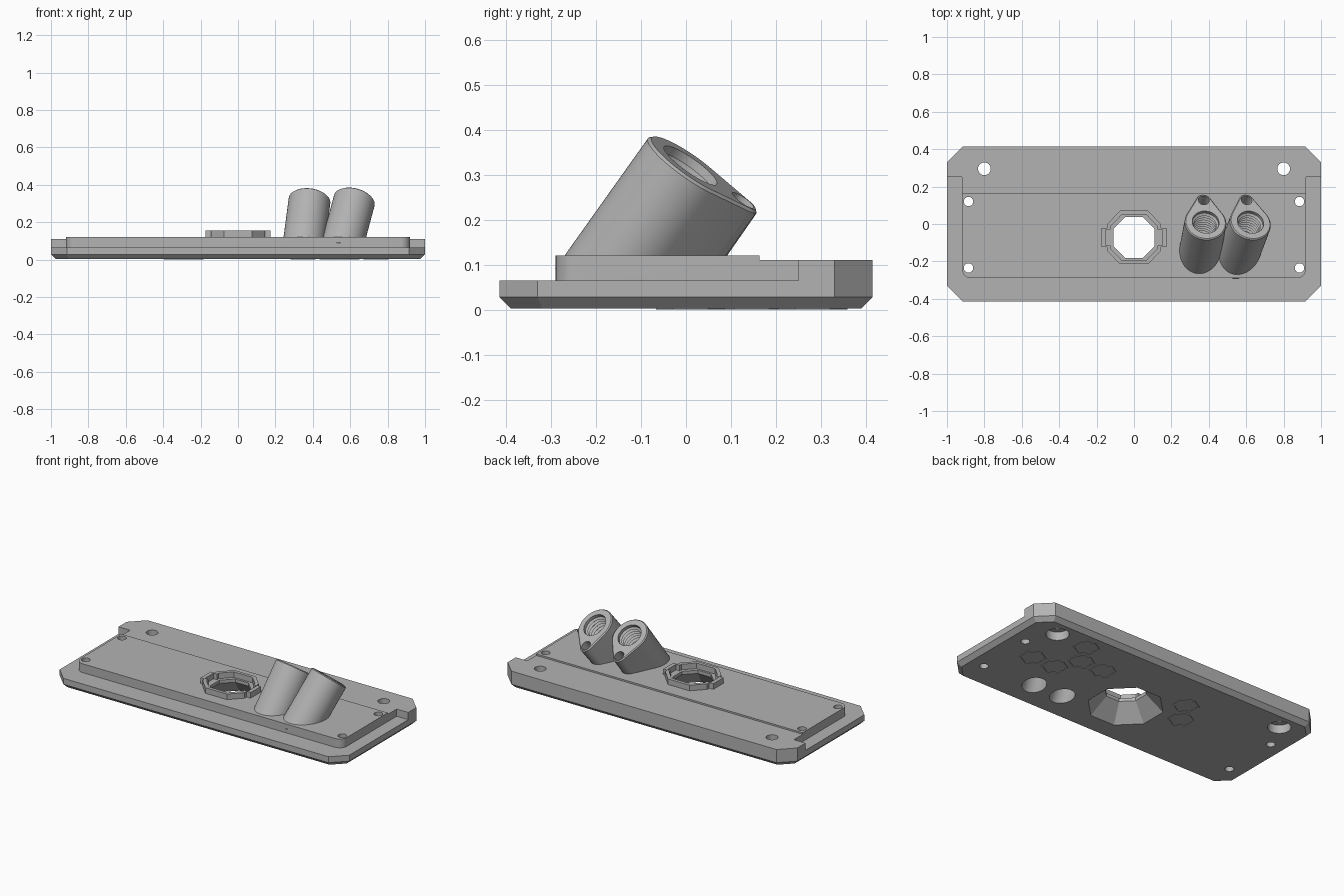
import bpy, bmesh, math
from mathutils import Matrix, Vector

cube = bpy.data.objects.get("Cube")
if cube:
    bpy.data.objects.remove(cube, do_unlink=True)

# Single grey material
GREY = (0.45, 0.45, 0.45, 1)
grey = bpy.data.materials.new("matte grey")
grey.diffuse_color = GREY
grey.use_nodes = True
bsdf = grey.node_tree.nodes["Principled BSDF"]
bsdf.inputs["Base Color"].default_value = GREY
bsdf.inputs["Roughness"].default_value = 0.7


def loft(name, rings, wrap=False):
    """Skin a list of equal-sized point rings, capped unless wrapped."""
    bm = bmesh.new()
    loops = [[bm.verts.new(p) for p in ring] for ring in rings]
    n = len(loops[0])
    pairs = list(zip(loops, loops[1:]))
    if wrap:
        pairs.append((loops[-1], loops[0]))
    else:
        bm.faces.new(loops[0][::-1])
        bm.faces.new(loops[-1])
    for a, b in pairs:
        for i in range(n):
            j = (i + 1) % n
            bm.faces.new((a[i], a[j], b[j], b[i]))
    bmesh.ops.recalc_face_normals(bm, faces=bm.faces)
    mesh = bpy.data.meshes.new(name)
    bm.to_mesh(mesh)
    bm.free()
    mesh.materials.append(grey)
    ob = bpy.data.objects.new(name, mesh)
    bpy.context.collection.objects.link(ob)
    return ob


def at(points, z):
    return [Vector((x, y, z)) for x, y in points]


def prism(name, points, z0, z1):
    return loft(name, [at(points, z0), at(points, z1)])


def ngon(r, n=32, cx=0.0, cy=0.0, turn=0.0):
    return [(cx + r * math.cos(turn + math.tau * i / n),
             cy + r * math.sin(turn + math.tau * i / n)) for i in range(n)]


def box(name, x0, x1, y0, y1, z0, z1):
    return prism(name, [(x0, y0), (x1, y0), (x1, y1), (x0, y1)], z0, z1)


def combine(target, tool, operation):
    mod = target.modifiers.new("combine", "BOOLEAN")
    mod.operation, mod.object, mod.solver = operation, tool, "EXACT"
    bpy.context.view_layer.objects.active = target
    bpy.ops.object.modifier_apply(modifier=mod.name)
    bpy.data.objects.remove(tool, do_unlink=True)


def add(tool):
    combine(plate, tool, "UNION")


def cut(tool):
    combine(plate, tool, "DIFFERENCE")


def four_way(quarter):
    """Mirror a first-quadrant outline into a full closed outline."""
    half = quarter + [(-x, y) for x, y in reversed(quarter)]
    return half + [(-x, -y) for x, y in half]


# Base plate with clipped corners and a chamfered underside
def plate_outline(inset):
    k = 0.41 * inset
    return four_way([(1 - inset, 0.33 - k), (0.915 - k, 0.415 - inset)])


BOTTOM = 0.003
plate = loft("mounting_plate", [at(plate_outline(0.025), BOTTOM),
                                at(plate_outline(0), 0.028),
                                at(plate_outline(0), 0.11)])
cut(box("front_step", -1.2, 1.2, -0.6, 0.25, 0.065, 0.3))


# Raised platform with rounded front corners, slightly higher in front
def platform_outline(back):
    r, hx, front = 0.05, 0.92, -0.29
    arc = [(hx - r + r * math.sin(a), front + r - r * math.cos(a))
           for a in (math.pi / 2 * i / 8 for i in range(9))]
    right = arc + [(hx, back)]
    return right + [(-x, y) for x, y in reversed(right)]


add(prism("platform", platform_outline(0.28), 0.04, 0.11))
add(prism("platform_top", platform_outline(0.163), 0.05, 0.12))

# Connector opening: tabbed collar, recess and funnel from below
CY = -0.072
collar = four_way([(0.173, 0.05), (0.145, 0.05), (0.145, 0.07), (0.075, 0.143)])


def around(points, scale=1.0):
    return [(x * scale, y * scale + CY) for x, y in points]


def octagon(flat):
    return ngon(flat / math.cos(math.pi / 8), 8, 0, CY, math.pi / 8)


add(prism("collar", around(collar), 0.09, 0.155))
cut(prism("collar_recess", around(collar, 0.86), 0.12, 0.3))
cut(loft("funnel", [at(octagon(0.205), -0.003), at(octagon(0.2), BOTTOM),
                    at(octagon(0.11), 0.1), at(octagon(0.11), 0.3)]))

# Angled teardrop sockets
TILT = math.radians(34.5)
BIG, SMALL, GAP = 0.112, 0.04, 0.142


def teardrop(inset=0.0):
    big, small = BIG - inset, SMALL - inset
    lean = math.asin((BIG - SMALL) / GAP)
    pts = []
    for i in range(15):
        a = lean + (math.pi - 2 * lean) * i / 14
        pts.append((small * math.cos(a), GAP + small * math.sin(a)))
    for i in range(41):
        a = math.pi - lean + (math.pi + 2 * lean) * i / 40
        pts.append((big * math.cos(a), big * math.sin(a)))
    return pts


for x, roll in ((0.383, 7.5), (0.623, 15)):
    frame = (Matrix.Translation((x, 0.01, 0.321))
             @ Matrix.Rotation(math.radians(roll), 4, "Y")
             @ Matrix.Rotation(-TILT, 4, "X"))
    axis = frame.to_3x3() @ Vector((0, 0, 1))

    def placed(points, depth):
        return [frame @ p for p in at(points, depth)]

    rim = placed(teardrop(), -0.006)
    foot = [p - axis * ((p.z - 0.09) / axis.z) for p in rim]
    add(loft("socket", [foot, rim, placed(teardrop(0.006), 0)]))

    # Ridged bore, small side hole and lower counterbore
    ridges = [placed(ngon(0.072, 40), 0.02), placed(ngon(0.072, 40), -0.02)]
    for i in range(12):
        d = -0.02 - 0.02 * i
        ridges.append(placed(ngon(0.06, 40), d - 0.009))
        ridges.append(placed(ngon(0.072, 40), d - 0.02))
    cut(loft("bore", ridges))
    for r, cy, top, low in ((0.029, GAP, 0.05, -0.08),
                            (0.03, 0, -0.22, -0.36), (0.067, 0, -0.34, -0.5)):
        cut(loft("hole", [placed(ngon(r, 32, 0, cy), low),
                          placed(ngon(r, 32, 0, cy), top)]))

# Screw holes, the rear pair counterbored from below
for s in (-1, 1):
    for y in (0.12, -0.235):
        cut(prism("small_hole", ngon(0.025, 32, s * 0.885, y), -0.1, 0.3))
    cut(prism("large_hole", ngon(0.034, 32, s * 0.8, 0.295), -0.1, 0.3))
    cut(prism("counterbore", ngon(0.065, 32, s * 0.8, 0.295), -0.1, 0.055))

# Shade smoothly across the round walls only
bpy.ops.object.select_all(action="DESELECT")
plate.select_set(True)
bpy.context.view_layer.objects.active = plate
bpy.ops.object.shade_smooth_by_angle(angle=math.radians(30))

# Thin hexagon outlines on the underside, on a honeycomb grid
STEP = 0.157
for i, (col, row) in enumerate(((0, 0), (1, 0), (-0.5, 1), (-1.5, 1), (0, 2),
                                (-5.3, 1), (-5.8, 0))):
    cx, cy = 0.582 + col * STEP, 0.01 + row * STEP * 0.866
    outer = ngon(0.077, 6, cx, cy, math.pi / 6)
    inner = ngon(0.066, 6, cx, cy, math.pi / 6)
    loft(f"hexagon_outline_{i + 1}",
         [at(outer, 0), at(inner, 0), at(inner, 0.004), at(outer, 0.004)], True)
